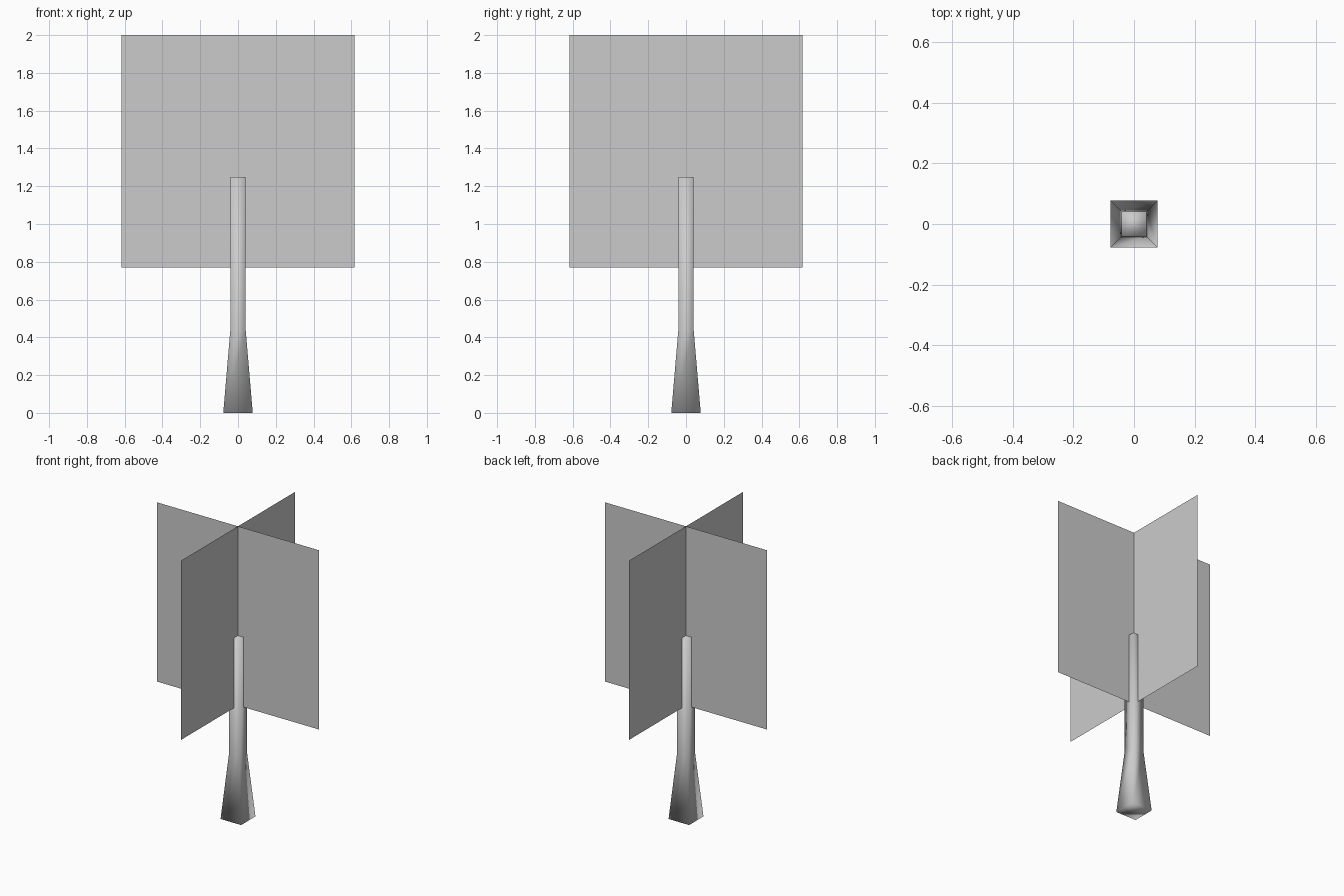
import bpy

if "Cube" in bpy.data.objects:
    bpy.data.objects.remove(bpy.data.objects["Cube"])


def make_object(name, verts, faces, smooth=False):
    mesh = bpy.data.meshes.new(name)
    mesh.from_pydata(verts, [], faces)
    mesh.update()
    for p in mesh.polygons:
        p.use_smooth = smooth
    obj = bpy.data.objects.new(name, mesh)
    bpy.context.collection.objects.link(obj)
    return obj


# Trunk: square sections (height, half width), flared at the foot, capped
sections = [(0.0, 0.078), (0.435, 0.041), (1.25, 0.041)]
corners = [(-1, -1), (1, -1), (1, 1), (-1, 1)]
verts = [(cx * r, cy * r, z) for z, r in sections for cx, cy in corners]
faces = [(3, 2, 1, 0)]
for s in range(len(sections) - 1):
    for i in range(4):
        j = (i + 1) % 4
        faces.append((s * 4 + i, s * 4 + j, s * 4 + 4 + j, s * 4 + 4 + i))
top = 4 * (len(sections) - 1)
faces.append((top, top + 1, top + 2, top + 3))
make_object("trunk", verts, faces, smooth=True)

# Foliage cards: two upright square sheets crossing at the centre
HALF, LOW, HIGH = 0.616, 0.77, 2.0
for name, dx, dy in (("foliage_card_x", 1, 0), ("foliage_card_y", 0, 1)):
    outline = [(-HALF, LOW), (HALF, LOW), (HALF, HIGH), (-HALF, HIGH)]
    make_object(name, [(u * dx, u * dy, z) for u, z in outline], [(0, 1, 2, 3)])
